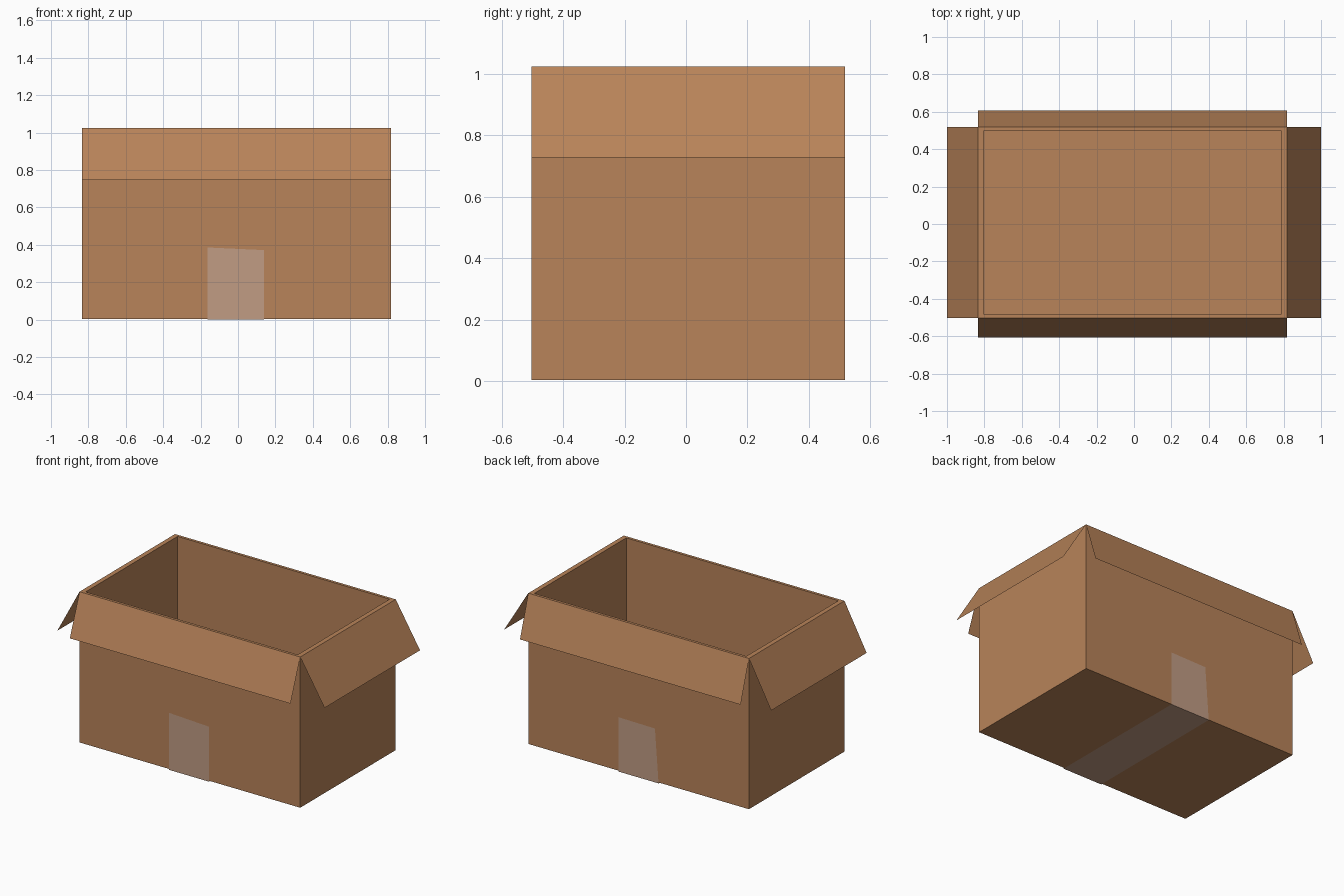
import bpy, bmesh

if "Cube" in bpy.data.objects:
    bpy.data.objects.remove(bpy.data.objects["Cube"])


def material(name, rgb):
    m = bpy.data.materials.new(name)
    m.diffuse_color = (*rgb, 1)
    m.use_nodes = True
    m.node_tree.nodes["Principled BSDF"].inputs["Base Color"].default_value = m.diffuse_color
    return m


cardboard = material("cardboard_brown", (0.479, 0.227, 0.100))
tape = material("tape_tan", (0.533, 0.333, 0.231))


def add_object(name, bm, mat):
    mesh = bpy.data.meshes.new(name)
    bm.to_mesh(mesh)
    bm.free()
    mesh.materials.append(mat)
    obj = bpy.data.objects.new(name, mesh)
    bpy.context.collection.objects.link(obj)
    return obj


def sheet(name, rows, mat):
    """Thin strip of quads joining successive pairs of points."""
    bm = bmesh.new()
    pairs = [[bm.verts.new(p) for p in row] for row in rows]
    for (a, b), (c, d) in zip(pairs, pairs[1:]):
        bm.faces.new((a, b, d, c))
    return add_object(name, bm, mat)


# Main dimensions
X0, X1 = -0.834, 0.818
Y0, Y1 = -0.503, 0.518
Z0, Z1 = 0.004, 1.024
WALL_X, WALL_Y, FLOOR = 0.032, 0.019, 0.02

# Open box: a block with its top inset and pushed down to the floor
bm = bmesh.new()
bmesh.ops.create_cube(bm, size=1)
for v in bm.verts:
    v.co = (X1 if v.co.x > 0 else X0, Y1 if v.co.y > 0 else Y0, Z1 if v.co.z > 0 else Z0)
bm.normal_update()
top = max(bm.faces, key=lambda f: f.normal.z)
bmesh.ops.inset_region(bm, faces=[top], thickness=0.01)
for v in top.verts:
    v.co = (X1 - WALL_X if v.co.x > 0 else X0 + WALL_X,
            Y1 - WALL_Y if v.co.y > 0 else Y0 + WALL_Y, Z1)
well = bmesh.ops.extrude_discrete_faces(bm, faces=[top])["faces"][0]
for v in well.verts:
    v.co.z = Z0 + FLOOR
bm.normal_update()
add_object("box_body", bm, cardboard)

# Four folded-out flaps, hinged on the rim
sheet("front_flap", [[(X1, Y0, Z1), (X0, Y0, Z1)],
                     [(X1, -0.607, 0.748), (X0, -0.607, 0.748)]], cardboard)
sheet("back_flap", [[(X0, Y1, Z1), (X1, Y1, Z1)],
                    [(X0, 0.607, 0.745), (X1, 0.607, 0.745)]], cardboard)
sheet("right_flap", [[(X1, Y1, Z1), (X1, Y0, Z1)],
                     [(1.0, Y1, 0.728), (1.0, Y0, 0.728)]], cardboard)
sheet("left_flap", [[(X0, Y0, Z1), (X0, Y1, Z1)],
                    [(-1.0, Y0, 0.716), (-1.0, Y1, 0.716)]], cardboard)

# Packing tape: up the front, across the underside and up the back
F, B = Y0 - 0.004, Y1 + 0.004
sheet("packing_tape", [[(0.138, F, 0.372), (-0.163, F, 0.386)],
                       [(0.138, F, 0.0), (-0.163, F, 0.0)],
                       [(0.138, B, 0.0), (-0.160, B, 0.0)],
                       [(0.138, B, 0.368), (-0.133, B, 0.364)]], tape)

# Make the tape face outward
bm = bmesh.new()
mesh = bpy.data.objects["packing_tape"].data
bm.from_mesh(mesh)
bm.normal_update()
if min(bm.faces, key=lambda f: f.calc_center_median().z).normal.z > 0:
    bmesh.ops.reverse_faces(bm, faces=bm.faces[:])
bm.to_mesh(mesh)
bm.free()

# Make the flaps face outward
for side in ("front", "back", "right", "left"):
    mesh = bpy.data.objects[side + "_flap"].data
    if mesh.polygons[0].normal.z < 0:
        mesh.flip_normals()
